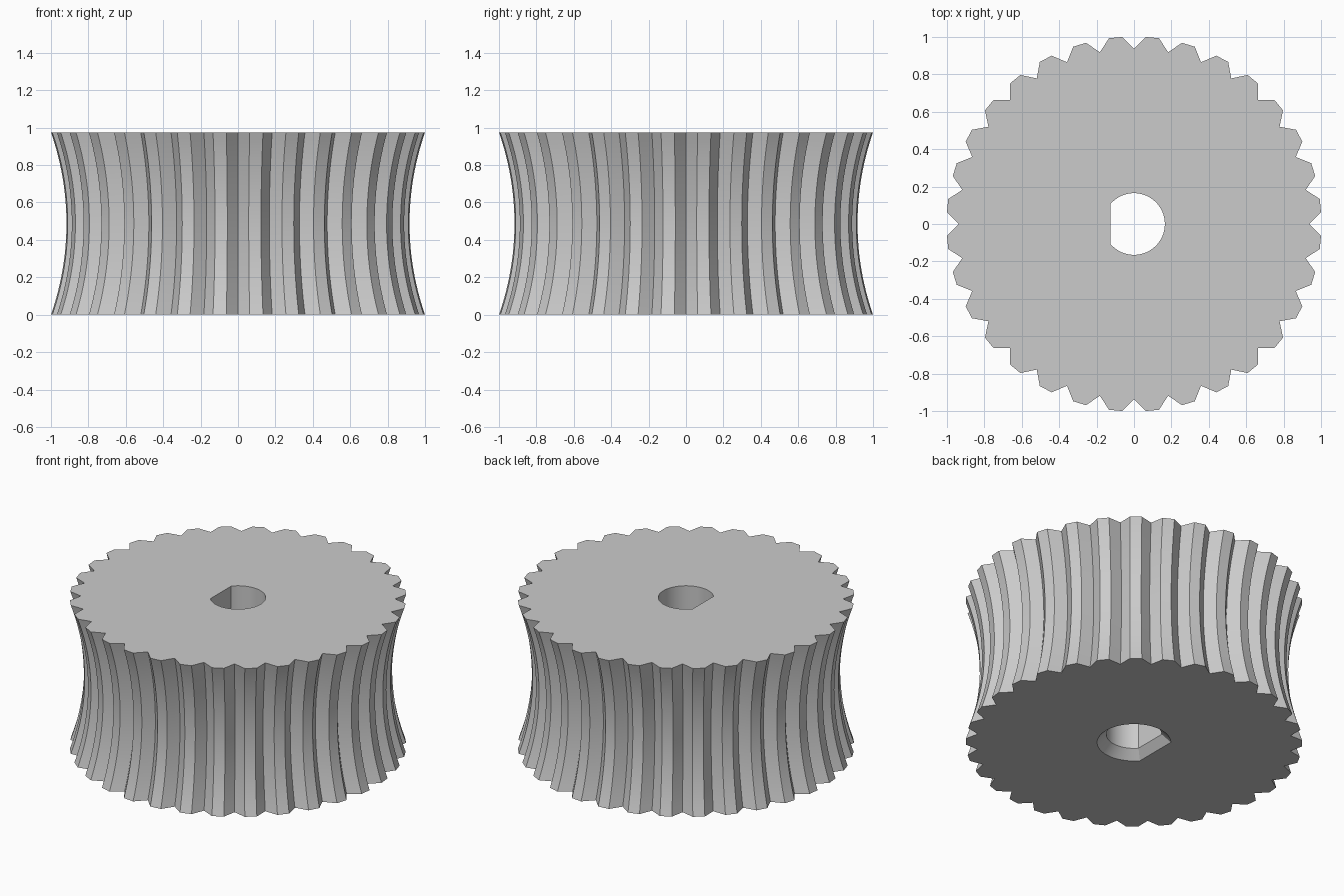
import bpy, bmesh
from math import sin, cos, pi, radians, acos, sqrt

cube = bpy.data.objects.get("Cube")
if cube:
    bpy.data.objects.remove(cube, do_unlink=True)

HEIGHT = 0.975
TEETH = 32
TIP_RADIUS, ROOT_RADIUS = 1.002, 0.936
TIP_HALF_ANGLE = radians(2.05)
WAIST = 0.083          # how far the rim curves in at mid height
RIM_STEPS = 24
BORE_RADIUS, BORE_FLAT = 0.165, 0.125
CHAMFER = 0.055
BORE_STEPS = 48


def gear_outline():
    """One root point and a flat tip per tooth."""
    pitch = 2 * pi / TEETH
    pts = []
    for i in range(TEETH):
        root = i * pitch
        mid = root + pitch / 2
        for radius, a in ((ROOT_RADIUS, root),
                          (TIP_RADIUS, mid - TIP_HALF_ANGLE),
                          (TIP_RADIUS, mid + TIP_HALF_ANGLE)):
            pts.append((radius * cos(a), radius * sin(a)))
    return pts


def bore_outline():
    """Round bore with one flat on the -x side."""
    end = pi - acos(BORE_FLAT / BORE_RADIUS)
    angles = [-end + 2 * end * i / BORE_STEPS for i in range(BORE_STEPS + 1)]
    return [(BORE_RADIUS * cos(a), BORE_RADIUS * sin(a)) for a in angles]


def loft(bm, outline, levels):
    """Stack scaled copies of an outline and skin them; return the end loops."""
    rings = [[bm.verts.new((x * s, y * s, z)) for x, y in outline]
             for z, s in levels]
    n = len(outline)
    for low, high in zip(rings, rings[1:]):
        for i in range(n):
            j = (i + 1) % n
            bm.faces.new((low[i], low[j], high[j], high[i]))
    return [[bm.edges.get((r[i], r[(i + 1) % n])) for i in range(n)]
            for r in (rings[0], rings[-1])]


def waist_scale(z):
    """Circular arc that narrows the rim at mid height."""
    half = HEIGHT / 2
    arc = (half ** 2 + WAIST ** 2) / (2 * WAIST)
    return 1 - WAIST + arc - sqrt(arc ** 2 - (z - half) ** 2)


# Toothed concave rim and chamfered bore
bm = bmesh.new()
heights = [HEIGHT * i / RIM_STEPS for i in range(RIM_STEPS + 1)]
rim_ends = loft(bm, gear_outline(), [(z, waist_scale(z)) for z in heights])
bore_ends = loft(bm, bore_outline(),
                 [(0, 1 + CHAMFER / BORE_RADIUS), (CHAMFER, 1), (HEIGHT, 1)])

# Flat end faces around the bore
for rim, bore, up in zip(rim_ends, bore_ends, (-1, 1)):
    bmesh.ops.triangle_fill(bm, use_beauty=True, use_dissolve=False,
                            edges=rim + bore, normal=(0, 0, up))
bmesh.ops.recalc_face_normals(bm, faces=bm.faces)

mesh = bpy.data.meshes.new("toothed_roller")
bm.to_mesh(mesh)
bm.free()
roller = bpy.data.objects.new("toothed_roller", mesh)
bpy.context.collection.objects.link(roller)

# Plain grey material
grey = bpy.data.materials.new("light grey")
grey.use_nodes = True
colour = (0.6, 0.6, 0.6, 1)
grey.diffuse_color = colour
grey.node_tree.nodes["Principled BSDF"].inputs["Base Color"].default_value = colour
mesh.materials.append(grey)

# Smooth along the curve, crisp at the teeth
bpy.ops.object.select_all(action='DESELECT')
roller.select_set(True)
bpy.context.view_layer.objects.active = roller
bpy.ops.object.shade_smooth_by_angle(angle=radians(25))
